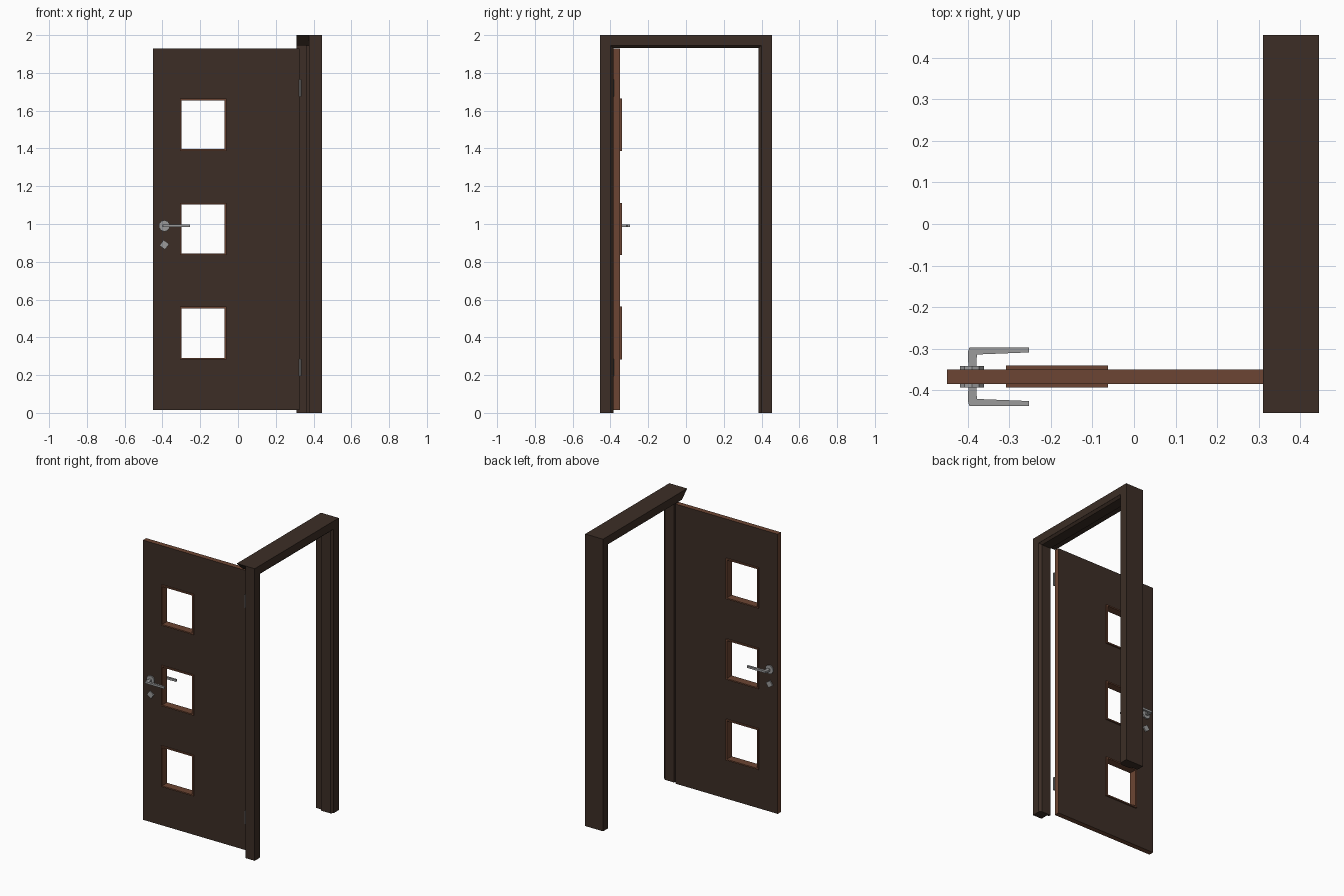
import bpy, bmesh, math
from mathutils import Vector, Matrix

if "Cube" in bpy.data.objects:
    bpy.data.objects.remove(bpy.data.objects["Cube"])


def material(name, rgb):
    m = bpy.data.materials.new(name)
    m.diffuse_color = (*rgb, 1)
    m.use_nodes = True
    m.node_tree.nodes["Principled BSDF"].inputs["Base Color"].default_value = m.diffuse_color
    return m


DARK = material("dark_wood", (0.045, 0.027, 0.019))
WARM = material("warm_wood", (0.15, 0.06, 0.033))
METAL = material("grey_metal", (0.33, 0.33, 0.33))


def finish(bm, name, *mats):
    bmesh.ops.recalc_face_normals(bm, faces=bm.faces)
    me = bpy.data.meshes.new(name)
    bm.to_mesh(me)
    bm.free()
    for m in mats:
        me.materials.append(m)
    ob = bpy.data.objects.new(name, me)
    bpy.context.collection.objects.link(ob)
    return ob


def prism(name, pts, vec, mat):
    """Extrude a 3D polygon along a vector."""
    bm = bmesh.new()
    f = bm.faces.new([bm.verts.new(p) for p in pts])
    r = bmesh.ops.extrude_face_region(bm, geom=[f])
    bmesh.ops.translate(bm, vec=Vector(vec),
                        verts=[v for v in r["geom"] if isinstance(v, bmesh.types.BMVert)])
    return finish(bm, name, mat)


def disc(name, x, y, z, r, depth, sides, mat, axis="Y", spin=0.0):
    bm = bmesh.new()
    rot = Matrix.Rotation(math.pi / 2, 4, "X") if axis == "Y" else Matrix()
    bmesh.ops.create_cone(bm, cap_ends=True, segments=sides, radius1=r, radius2=r, depth=depth,
                          matrix=Matrix.Translation((x, y, z)) @ rot @ Matrix.Rotation(spin, 4, "Z"))
    return finish(bm, name, mat)


def pierced_slab(name, xs, zs, holes, y0, y1, *mats):
    """Slab from a grid of cells, some left open."""
    bm = bmesh.new()
    v = [[bm.verts.new((x, y0, z)) for z in zs] for x in xs]
    for i in range(len(xs) - 1):
        for j in range(len(zs) - 1):
            if (i, j) not in holes:
                bm.faces.new((v[i][j], v[i + 1][j], v[i + 1][j + 1], v[i][j + 1]))
    r = bmesh.ops.extrude_face_region(bm, geom=bm.faces[:])
    bmesh.ops.translate(bm, vec=(0, y1 - y0, 0),
                        verts=[g for g in r["geom"] if isinstance(g, bmesh.types.BMVert)])
    bm.normal_update()
    if len(mats) > 1:  # edges take the second colour
        for f in bm.faces:
            f.material_index = 0 if abs(f.normal.y) > 0.5 else 1
    bmesh.ops.dissolve_limit(bm, angle_limit=0.01, verts=bm.verts[:], edges=bm.edges[:],
                             delimit={"MATERIAL"}) if len(holes) == 0 else None
    return finish(bm, name, *mats)


# Door frame: latch jamb, hinge jamb (rebate left open for the door), header
latch = [(0.31, 0.455), (0.445, 0.455), (0.445, 0.40), (0.43, 0.385), (0.36, 0.385),
         (0.36, 0.40), (0.31, 0.40)]
hinge = [(0.375, -0.455), (0.445, -0.455), (0.445, -0.40), (0.43, -0.385), (0.36, -0.385),
         (0.36, -0.40), (0.375, -0.40)]
prism("latch_jamb", [(x, y, 0) for x, y in latch], (0, 0, 1.946), DARK)
prism("hinge_jamb", [(x, y, 0) for x, y in hinge], (0, 0, 1.946), DARK)
prism("header", [(0.375, -0.455, 1.945), (0.445, -0.455, 1.945), (0.445, -0.455, 2),
                 (0.375, -0.455, 2)], (0, 0.91, 0), DARK)
prism("header_rebate", [(0.31, -0.455, 2), (0.31, 0.455, 2), (0.31, 0.455, 1.945),
                        (0.31, -0.40, 1.945)], (0.065, 0, 0), DARK)
prism("header_stop", [(0.36, -0.40, 1.946), (0.445, -0.40, 1.946), (0.43, -0.40, 1.931),
                      (0.36, -0.40, 1.931)], (0, 0.80, 0), DARK)

# Door leaf with three square windows
Y0, Y1 = -0.385, -0.35
WX = (-0.308, -0.062)
WZ = [(0.282, 0.562), (0.835, 1.112), (1.387, 1.664)]
zs = [0.015] + [z for w in WZ for z in w] + [1.93]
pierced_slab("door_leaf", [-0.45, *WX, 0.325], zs, {(1, 1), (1, 3), (1, 5)}, Y0, Y1, DARK, WARM)

# Raised window trims
T = 0.009
for i, (a, b) in enumerate(WZ):
    pierced_slab(f"window_trim_{i + 1}", [WX[0], WX[0] + T, WX[1] - T, WX[1]],
                 [a, a + T, b - T, b], {(1, 1)}, Y0 - 0.009, Y1 + 0.01, WARM)

# Handles and lock plates on both sides
for side, y, s in (("front", Y0, -1), ("back", Y1, 1)):
    disc(f"{side}_handle_rose", -0.39, y + s * 0.004, 0.99, 0.03, 0.009, 10, METAL)
    disc(f"{side}_lock_plate", -0.39, y + s * 0.004, 0.89, 0.026, 0.008, 4, METAL, spin=0.15)
    lever = [(-0.398, 0.0), (-0.38, 0.0), (-0.378, 0.036), (-0.253, 0.041), (-0.253, 0.053),
             (-0.396, 0.053), (-0.4, 0.04)]
    prism(f"{side}_lever", [(x, y + s * d, 0.983) for x, d in lever], (0, 0, 0.014), METAL)

# Hinges
for name, z in (("lower", 0.24), ("upper", 1.72)):
    disc(f"{name}_hinge", 0.329, Y0 - 0.002, z, 0.006, 0.09, 8, METAL, axis="Z")
